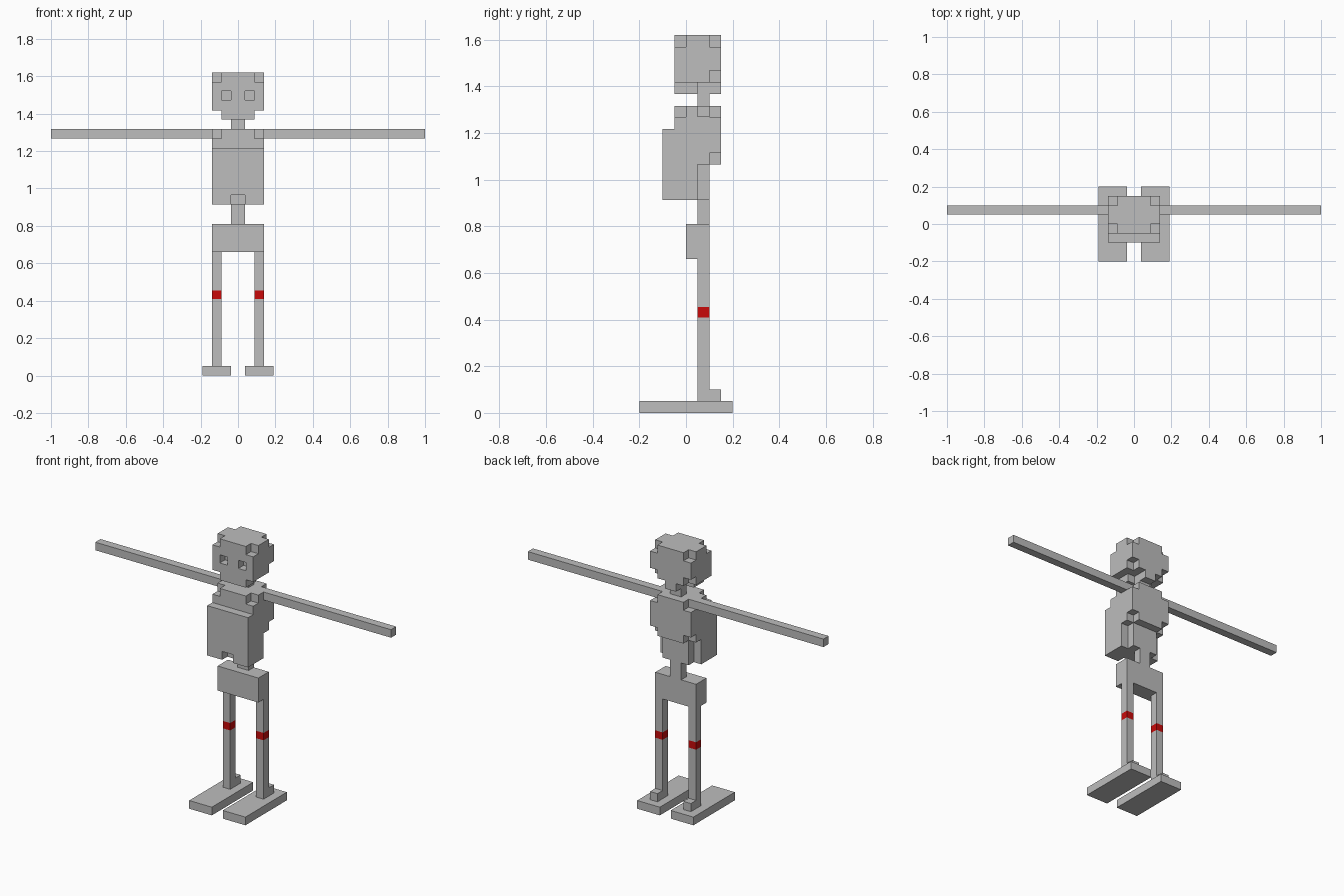
import bpy, bmesh

if "Cube" in bpy.data.objects:
    bpy.data.objects.remove(bpy.data.objects["Cube"])

# Half-width steps shared by every part
A, B, C, D = 0.037, 0.088, 0.138, 0.19


def material(name, rgb):
    m = bpy.data.materials.new(name)
    m.diffuse_color = (*rgb, 1)
    m.use_nodes = True
    m.node_tree.nodes["Principled BSDF"].inputs["Base Color"].default_value = m.diffuse_color
    return m


BONE = material("grey bone", (0.51, 0.51, 0.51))
RED = material("red knee", (0.58, 0.003, 0.003))


def blocks(name, add, cut=(), mat=BONE):
    """Blocky solid: union of boxes minus cut boxes, outer skin only.
    A box is (x0, x1, y0, y1, z0, z1)."""
    every = list(add) + list(cut)
    grid = [sorted({round(b[2 * a + s], 4) for b in every for s in (0, 1)})
            for a in range(3)]

    def inside(b, p):
        return all(b[2 * a] < p[a] < b[2 * a + 1] for a in range(3))

    cells = set()
    for i in range(len(grid[0]) - 1):
        for j in range(len(grid[1]) - 1):
            for k in range(len(grid[2]) - 1):
                p = [(grid[a][n] + grid[a][n + 1]) / 2
                     for a, n in enumerate((i, j, k))]
                if any(inside(b, p) for b in add) and \
                        not any(inside(b, p) for b in cut):
                    cells.add((i, j, k))

    bm = bmesh.new()
    verts = {}

    def vert(idx):
        if idx not in verts:
            verts[idx] = bm.verts.new([grid[a][idx[a]] for a in range(3)])
        return verts[idx]

    for c in cells:
        for axis in range(3):
            u, v = (axis + 1) % 3, (axis + 2) % 3
            for side in (0, 1):
                n = list(c)
                n[axis] += 1 if side else -1
                if tuple(n) in cells:
                    continue
                loop = []
                for du, dv in ((0, 0), (1, 0), (1, 1), (0, 1)):
                    q = list(c)
                    q[axis] += side
                    q[u] += du
                    q[v] += dv
                    loop.append(vert(tuple(q)))
                bm.faces.new(loop if side else loop[::-1])
    mesh = bpy.data.meshes.new(name)
    bm.to_mesh(mesh)
    bm.free()
    mesh.materials.append(mat)
    obj = bpy.data.objects.new(name, mesh)
    bpy.context.collection.objects.link(obj)
    return obj


def both(x0, x1, *yz):
    """A box on the right and its mirror on the left."""
    return [(x0, x1, *yz), (-x1, -x0, *yz)]


# Skull: cranium, jaw and back stub, with clipped corners and eye sockets
blocks("skull",
       [(-C, C, -0.05, 0.15, 1.417, 1.62),
        (-B, B, -0.05, 0.05, 1.368, 1.417),
        (-A, A, 0.05, 0.15, 1.368, 1.417)],
       both(B, C, -0.05, 0.0, 1.57, 1.62)
       + both(B, C, 0.10, 0.15, 1.57, 1.62)
       + both(B, C, 0.10, 0.15, 1.417, 1.468)
       + both(A, B, -0.05, 0.0, 1.472, 1.522))

blocks("neck", [(-A, A, 0.05, 0.10, 1.317, 1.368)])

# Rib cage: chest, front plate, lower back; clipped corners, front notch
blocks("rib_cage",
       [(-C, C, -0.05, 0.15, 1.065, 1.317),
        (-C, C, -0.10, 0.05, 0.913, 1.217),
        (-B, B, 0.05, 0.10, 0.913, 1.065)],
       both(B, C, -0.05, 0.0, 1.268, 1.317)
       + both(B, C, 0.10, 0.15, 1.268, 1.317)
       + both(B, C, 0.10, 0.15, 1.065, 1.115)
       + [(-A, A, -0.10, -0.05, 0.913, 0.964)])

blocks("spine", [(-A, A, 0.05, 0.10, 0.81, 0.913)])
blocks("pelvis", [(-C, C, 0.0, 0.10, 0.66, 0.81)])

# Limbs, one object per side
for side, n in (("right", 0), ("left", 1)):
    blocks(side + "_arm", [both(C, 1.0, 0.05, 0.10, 1.268, 1.317)[n]])
    blocks(side + "_thigh", [both(B, C, 0.05, 0.10, 0.455, 0.66)[n]])
    blocks(side + "_knee", [both(B, C, 0.05, 0.10, 0.41, 0.455)[n]], mat=RED)
    blocks(side + "_shin", [both(B, C, 0.05, 0.10, 0.05, 0.41)[n]])
    blocks(side + "_foot", [both(A, D, -0.20, 0.20, 0.0, 0.05)[n],
                            both(B, C, 0.10, 0.15, 0.05, 0.10)[n]])
